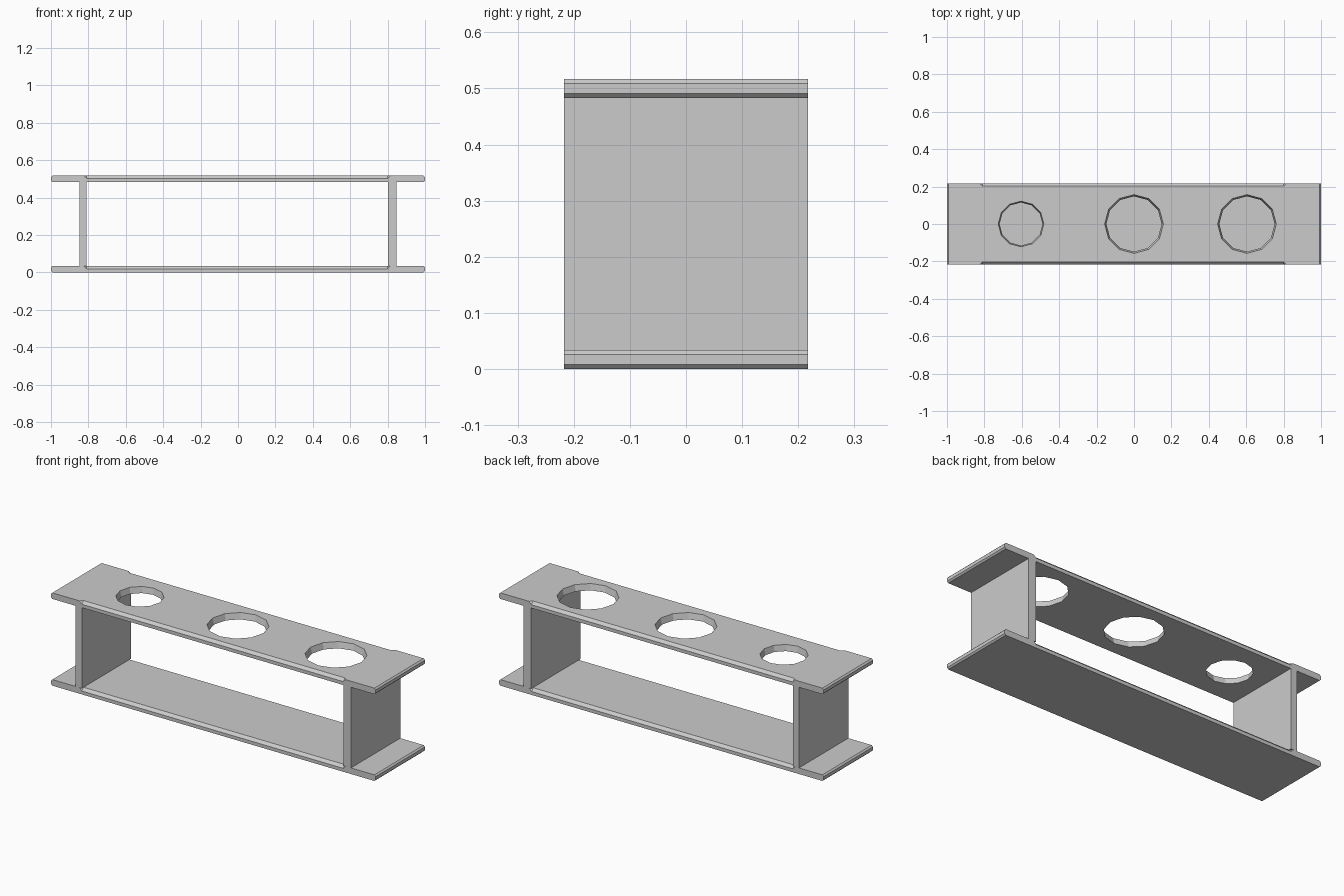
import bpy
import bmesh

if "Cube" in bpy.data.objects:
    bpy.data.objects.remove(bpy.data.objects["Cube"])

HALF_WIDTH = 0.217
THICK = 0.034
HEIGHT = 0.517
END_BEVEL = 0.008
EDGE_BEVEL = 0.015

grey = bpy.data.materials.new("plain_grey")
grey.use_nodes = True
grey.diffuse_color = (0.6, 0.6, 0.6, 1)
grey.node_tree.nodes["Principled BSDF"].inputs["Base Color"].default_value = (0.6, 0.6, 0.6, 1)


def finish(bm, name):
    bmesh.ops.remove_doubles(bm, verts=bm.verts, dist=0.0005)
    bmesh.ops.recalc_face_normals(bm, faces=bm.faces)
    mesh = bpy.data.meshes.new(name)
    bm.to_mesh(mesh)
    bm.free()
    mesh.materials.append(grey)
    obj = bpy.data.objects.new(name, mesh)
    bpy.context.collection.objects.link(obj)
    return obj


def section(bm, x, z0, z1, c):
    """Plate cross-section whose two upper corners are cut by c."""
    w = HALF_WIDTH
    profile = [(-w, z0), (w, z0), (w, z1 - c), (w - c, z1), (c - w, z1), (-w, z1 - c)]
    return [bm.verts.new((x, y, z)) for y, z in profile]


def plate(name, z0):
    """Plate with bevelled ends and stopped bevels along the long upper edges."""
    z1 = z0 + THICK
    bm = bmesh.new()
    left, right = -0.825, 0.815
    rings = [
        section(bm, -1, z0 + END_BEVEL, z1 - END_BEVEL, 0),
        section(bm, -1 + END_BEVEL, z0, z1, 0),
        section(bm, left, z0, z1, 0),
        section(bm, left + EDGE_BEVEL, z0, z1, EDGE_BEVEL),
        section(bm, right - EDGE_BEVEL, z0, z1, EDGE_BEVEL),
        section(bm, right, z0, z1, 0),
        section(bm, 1 - END_BEVEL, z0, z1, 0),
        section(bm, 1, z0 + END_BEVEL, z1 - END_BEVEL, 0),
    ]
    for a, b in zip(rings, rings[1:]):
        for i in range(6):
            j = (i + 1) % 6
            bm.faces.new((a[i], a[j], b[j], b[i]))
    bm.faces.new(rings[0])
    bm.faces.new(rings[-1])
    return finish(bm, name)


def upright(name, x0, x1):
    """Plain panel between the two plates."""
    z0, z1 = THICK, HEIGHT - THICK
    bm = bmesh.new()
    bmesh.ops.create_cube(bm, size=1)
    for v in bm.verts:
        v.co.x = x0 if v.co.x < 0 else x1
        v.co.y *= 2 * HALF_WIDTH
        v.co.z = z0 if v.co.z < 0 else z1
    return finish(bm, name)


def cut_hole(target, x, r_bottom, r_top):
    """Twelve-sided hole that widens slightly upwards."""
    flare = r_top - r_bottom
    bpy.ops.mesh.primitive_cone_add(
        vertices=12, radius1=r_bottom - flare, radius2=r_top + flare,
        depth=3 * THICK, location=(x, 0, HEIGHT - THICK / 2))
    cutter = bpy.context.object
    cutter.name = "hole_cutter"
    cutter.hide_render = True
    cutter.data.materials.append(grey)
    mod = target.modifiers.new("hole", 'BOOLEAN')
    mod.operation = 'DIFFERENCE'
    mod.solver = 'EXACT'
    mod.object = cutter
    bpy.context.view_layer.objects.active = target
    bpy.ops.object.modifier_apply(modifier=mod.name)
    bpy.data.objects.remove(cutter)


# Base and holder plates
plate("bottom_plate", 0)
top_plate = plate("top_plate", HEIGHT - THICK)

# Side panels
upright("right_upright", -0.848, -0.81)
upright("left_upright", 0.802, 0.848)

# One small and two large holes
cut_hole(top_plate, -0.604, 0.115, 0.122)
for hole_x in (0, 0.604):
    cut_hole(top_plate, hole_x, 0.148, 0.157)
